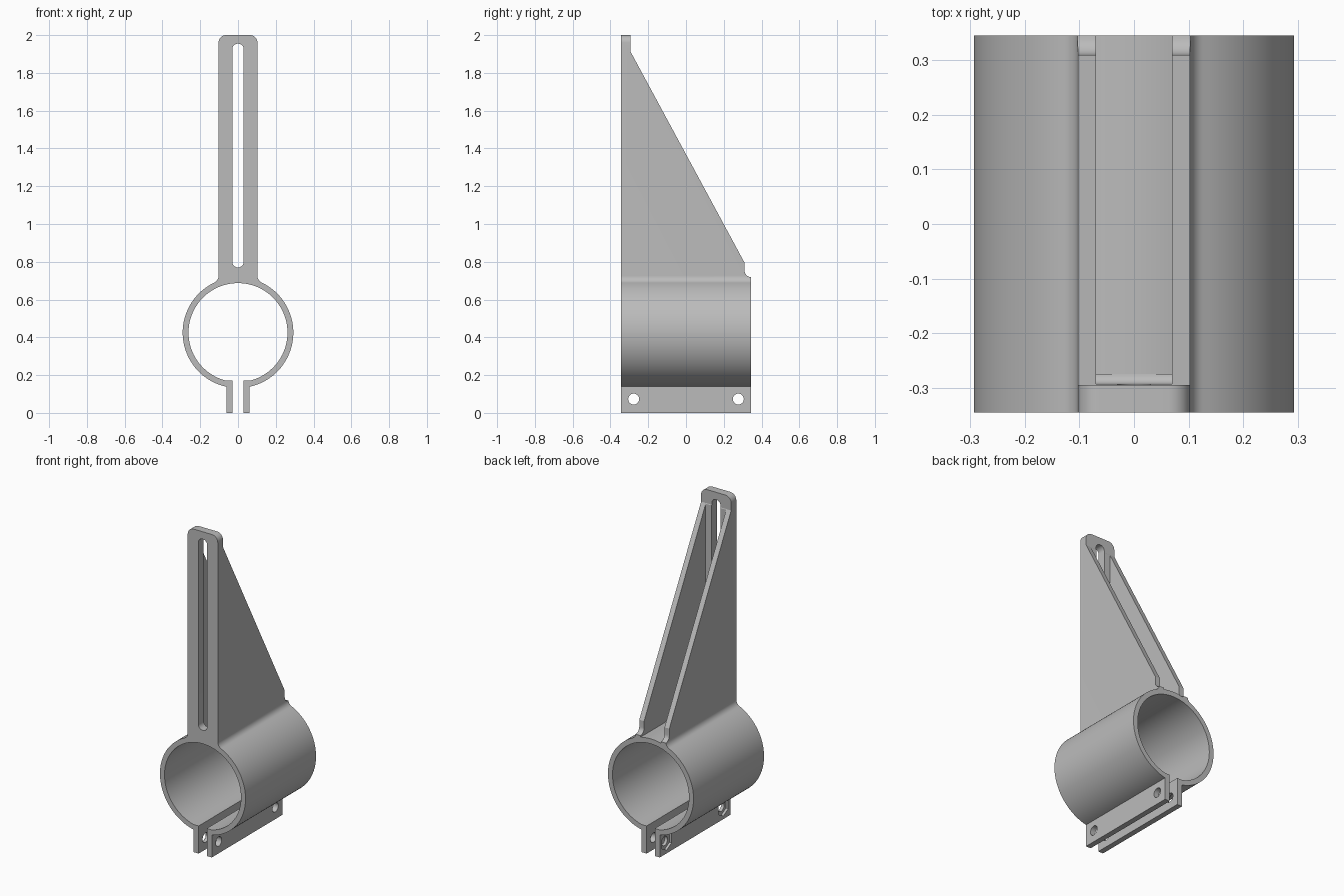
import bpy
import bmesh
from math import sin, cos, asin, radians, sqrt, pi

cube = bpy.data.objects.get("Cube")
if cube:
    bpy.data.objects.remove(cube, do_unlink=True)

grey = bpy.data.materials.new("plain grey")
grey.use_nodes = True
grey.diffuse_color = (0.5, 0.5, 0.5, 1)
grey.node_tree.nodes["Principled BSDF"].inputs["Base Color"].default_value = (0.5, 0.5, 0.5, 1)

DEPTH = 0.345           # half length of the clamp
ZC = 0.425              # ring centre height
R_OUT, R_IN = 0.293, 0.262
WALL, POCKET = 0.103, 0.07
TAB, GAP = 0.062, 0.028
PLATE_BACK = -0.293


def arc(cx, cz, r, start, end, n):
    return [(cx + r * cos(start + (end - start) * i / n),
             cz + r * sin(start + (end - start) * i / n)) for i in range(n + 1)]


def mirrored(half):
    return half + [(-x, z) for x, z in reversed(half)]


def prism(name, points, axis, low, high):
    """Extrude a closed profile along x or y."""
    place = (lambda a, b, t: (t, a, b)) if axis == "x" else (lambda a, b, t: (a, t, b))
    bm = bmesh.new()
    face = bm.faces.new([bm.verts.new(place(a, b, low)) for a, b in points])
    ext = bmesh.ops.extrude_face_region(bm, geom=[face])
    for v in ext["geom"]:
        if isinstance(v, bmesh.types.BMVert):
            v.co["xy".index(axis)] = high
    bmesh.ops.recalc_face_normals(bm, faces=bm.faces)
    mesh = bpy.data.meshes.new(name)
    bm.to_mesh(mesh)
    bm.free()
    mesh.materials.append(grey)
    obj = bpy.data.objects.new(name, mesh)
    bpy.context.collection.objects.link(obj)
    return obj


def combine(target, tool, operation):
    mod = target.modifiers.new(tool.name, "BOOLEAN")
    mod.operation = operation
    mod.solver = "EXACT"
    mod.object = tool
    bpy.context.view_layer.objects.active = target
    bpy.ops.object.modifier_apply(modifier=mod.name)
    bpy.data.objects.remove(tool, do_unlink=True)


# Outer outline: tabs, ring, filleted neck and round-cornered mast
FIL, CORNER = 0.04, 0.04
fx = WALL + FIL
fz = ZC + sqrt((R_OUT + FIL) ** 2 - fx ** 2)
neck = asin((fz - ZC) / (R_OUT + FIL))
tab_angle = -pi / 2 + asin(TAB / R_OUT)
half = [(GAP / 2, 0), (TAB, 0)]
half += arc(0, ZC, R_OUT, tab_angle, neck, 56)
half += arc(fx, fz, FIL, neck + pi, pi, 8)[1:]
half += arc(WALL - CORNER, 2 - CORNER, CORNER, 0, pi / 2, 8)
bracket = prism("clamp_bracket", mirrored(half), "y", -DEPTH, DEPTH)

# Sloping side outline with a small fillet at the rear foot
side = [(-0.5, -0.1), (-0.5, 2.1), (-0.295, 2.1), (-0.295, 1.915), (0.31, 0.795)]
side += arc(DEPTH, 0.754, 0.035, pi, 1.5 * pi, 8)
side += [(0.5, 0.719), (0.5, -0.1)]
combine(bracket, prism("side_outline", side, "x", -0.5, 0.5), "INTERSECT")

# Open channel between the two gusset walls
lip = asin(POCKET / R_OUT)
channel = arc(0, ZC, R_OUT, pi / 2 + lip, pi / 2 - lip, 16)
channel += [(POCKET, 2.1), (-POCKET, 2.1)]
combine(bracket, prism("channel", channel, "y", PLATE_BACK, 0.5), "DIFFERENCE")

# Fillet between the channel floor and the front plate
foot = [(PLATE_BACK - 0.01, 0.7), (PLATE_BACK + 0.018, 0.7)]
foot += arc(PLATE_BACK + 0.018, 0.736, 0.018, 1.5 * pi, pi, 6)
foot += [(PLATE_BACK - 0.01, 0.736)]
combine(bracket, prism("foot_fillet", foot, "x", -POCKET - 0.01, POCKET + 0.01), "UNION")

# Bore with the slit between the tabs
bore = [(GAP, -0.1), (GAP, 0.171)]
bore += arc(0, ZC, R_IN, -pi / 2 + asin(TAB / R_IN), pi / 2, 60)[:-1]
combine(bracket, prism("bore", mirrored(bore), "y", -0.5, 0.5), "DIFFERENCE")

# Long slot in the front plate
SLOT = 0.03
slot = arc(0, 0.77 + SLOT, SLOT, pi, 2 * pi, 16) + arc(0, 1.955 - SLOT, SLOT, 0, pi, 16)
combine(bracket, prism("slot", slot, "y", -0.5, -0.2), "DIFFERENCE")

# Bolt holes through both tabs, with hexagonal nut seats on one side
for y in (-0.277, 0.277):
    hole = arc(y, 0.073, 0.029, 0, 2 * pi, 32)[:-1]
    combine(bracket, prism("bolt_hole", hole, "x", -0.2, 0.2), "DIFFERENCE")
    seat = arc(y, 0.073, 0.054, pi / 6, pi / 6 + 2 * pi, 6)[:-1]
    combine(bracket, prism("nut_seat", seat, "x", -0.2, -TAB + 0.015), "DIFFERENCE")

bpy.ops.object.select_all(action="DESELECT")
bracket.select_set(True)
bpy.context.view_layer.objects.active = bracket
bpy.ops.object.shade_smooth_by_angle(angle=radians(25))
